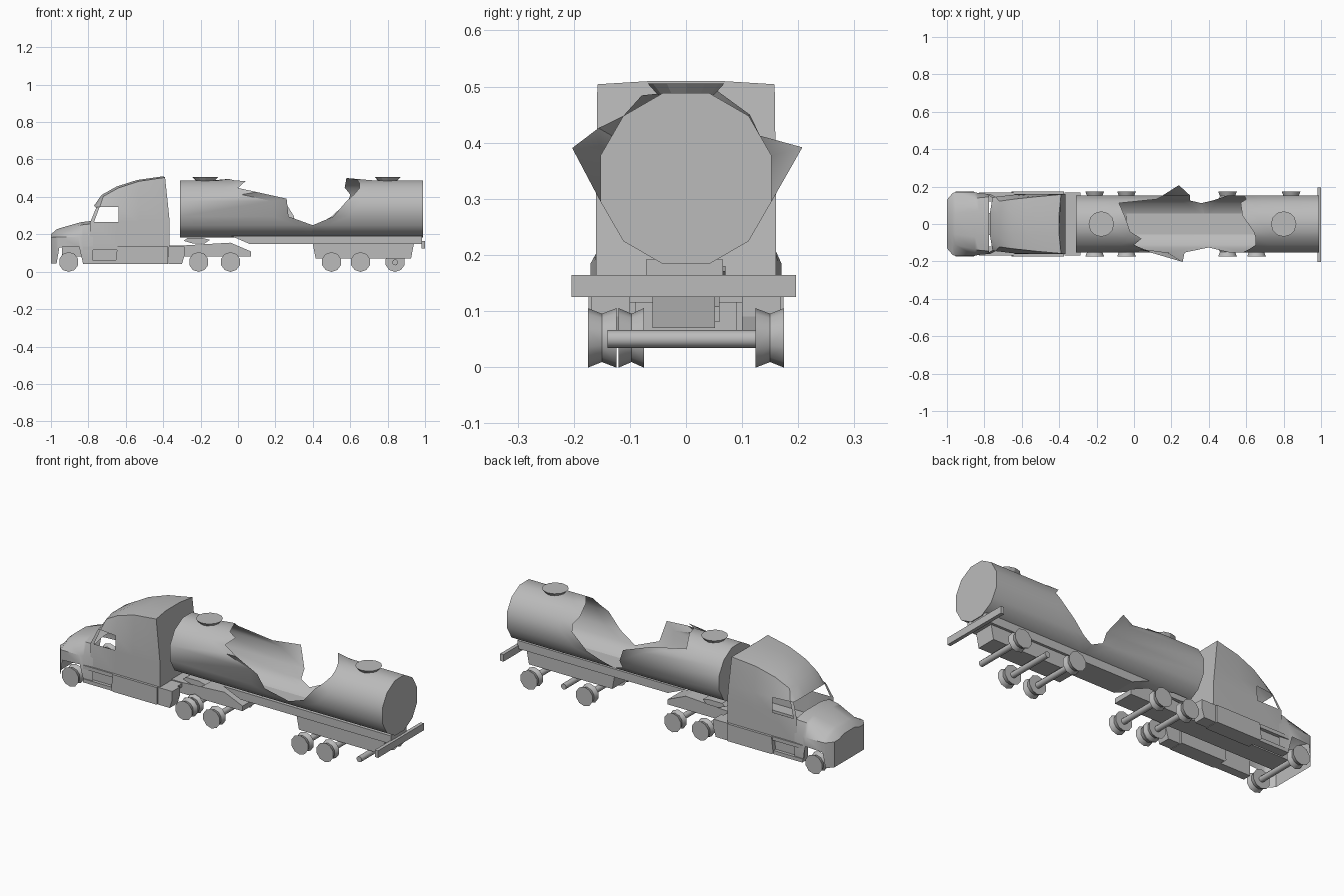
import bpy, bmesh
from math import sin, cos, radians, tau

cube = bpy.data.objects.get("Cube")
if cube:
    bpy.data.objects.remove(cube)

GREY = (0.5, 0.5, 0.5, 1)
paint = bpy.data.materials.new("plain_grey")
paint.use_nodes = True
paint.diffuse_color = GREY
paint.node_tree.nodes["Principled BSDF"].inputs["Base Color"].default_value = GREY


def loft(name, rings, wrap=True, caps=(True, True), skip=(), smooth=None):
    """Skin a list of equal point rings, with optional end caps."""
    bm = bmesh.new()
    rows = [[bm.verts.new(p) for p in ring] for ring in rings]
    n = len(rows[0])
    for i in range(len(rows) - 1):
        for j in range(n if wrap else n - 1):
            if (i, j) not in skip:
                k = (j + 1) % n
                bm.faces.new((rows[i][j], rows[i][k], rows[i + 1][k], rows[i + 1][j]))
    for row, wanted in zip((rows[0], rows[-1]), caps):
        if wanted:
            bm.faces.new(row)
    bmesh.ops.remove_doubles(bm, verts=bm.verts, dist=0.0005)
    bmesh.ops.recalc_face_normals(bm, faces=bm.faces)
    mesh = bpy.data.meshes.new(name)
    bm.to_mesh(mesh)
    bm.free()
    mesh.materials.append(paint)
    obj = bpy.data.objects.new(name, mesh)
    bpy.context.collection.objects.link(obj)
    if smooth:
        bpy.ops.object.select_all(action="DESELECT")
        obj.select_set(True)
        bpy.context.view_layer.objects.active = obj
        bpy.ops.object.shade_smooth_by_angle(angle=radians(smooth))
    return obj


def prism(name, outline, y0, y1):
    """Extrude a side outline of (x, z) points across the width."""
    return loft(name, [[(x, y, z) for x, z in outline] for y in (y0, y1)])


def box(name, x0, x1, y0, y1, z0, z1):
    return prism(name, [(x0, z0), (x1, z0), (x1, z1), (x0, z1)], y0, y1)


def lathe(name, profile, x, z, sides=10):
    """Turn (y, radius) pairs around an axle running across the width."""
    angles = [tau * (k + 0.5) / sides for k in range(sides)]
    return loft(name, [[(x + r * cos(a), y, z + r * sin(a)) for a in angles]
                       for y, r in profile], smooth=40)


def mirrored(half):
    return half + [(x, -y, z) for x, y, z in reversed(half)]


# Tank: twelve sided shell, torn open on top.
# Each row: angle from top, front edge x and flare, rear edge x and flare
TEAR = [
    (-165, .38, 1, .38, 1), (-135, .4, 1, .4, 1), (-125, .4, 1, .4, 1),
    (-105, .27, 1, .51, 1), (-75, .26, 1.33, .58, 1), (-60, .1, 1.18, .62, 1),
    (-45, 0, 1, .65, 1), (-28, .04, 1.1, .65, 1), (-15, -.02, 1, .64, 1),
    (15, -.05, 1.05, .58, 1.08), (45, -.08, 1, .57, 1.02), (60, .12, 1, .6, 1),
    (75, .24, 1.36, .59, 1), (105, .3, 1, .5, 1), (125, .3, 1, .42, 1),
    (135, .36, 1, .36, 1), (165, .38, 1, .38, 1)]
FRONT, REAR, AXIS_Z, APOTHEM = -.31, .99, .336, .1525


def tank_point(angle, x, flare=1):
    off_centre = (angle + 15) % 30 - 15
    r = flare * APOTHEM / cos(radians(off_centre))
    return (x, r * sin(radians(angle)), AXIS_Z + r * cos(radians(angle)))


loft("tank_front", [[tank_point(a, FRONT) for a, *_ in TEAR],
                    [tank_point(a, f - .08) for a, f, *_ in TEAR],
                    [tank_point(a, f, s) for a, f, s, *_ in TEAR]],
     caps=(True, False), smooth=40)
loft("tank_rear", [[tank_point(t[0], REAR) for t in TEAR],
                   [tank_point(t[0], t[3] + .08) for t in TEAR],
                   [tank_point(t[0], t[3], t[4]) for t in TEAR]],
     caps=(True, False), smooth=40)

# Filler hatches on the tank
for label, hx in (("front", -.175), ("rear", .8)):
    loft(label + "_hatch", [[(hx + r * cos(tau * k / 12), r * sin(tau * k / 12), z)
                             for k in range(12)] for r, z in ((.05, .485), (.068, .505))])

# Cab: belt x, window-top x, roof x, window-top y, roof edge y, roof z
cab = []
for xb, xw, xr, yw, ye, zr in [
        (-.79, -.757, -.76, .14, .12, .352), (-.77, -.74, -.72, .145, .122, .41),
        (-.64, -.64, -.64, .157, .133, .455), (-.53, -.53, -.53, .16, .145, .49),
        (-.365, -.373, -.39, .16, .158, .51)]:
    cab.append(mirrored([(xb, .16, .13), (xb, .16, .265), (xw, yw, .345),
                         (xr, ye, zr - .006 - .05 * (.158 - ye)), (xr - .01, .06, zr)]))
loft("cab_shell", cab, wrap=False, caps=(False, True),
     skip={(1, 1), (1, 7)}, smooth=35)

# Hood with fenders: x, fender y, bottom z, hood edge y, top z
hood = []
for x, y, zb, ye, zt in [
        (-1, .13, .045, .09, .2), (-.97, .165, .045, .11, .226),
        (-.955, .17, .13, .112, .232), (-.85, .17, .135, .135, .262),
        (-.83, .165, .05, .14, .266), (-.775, .16, .05, .145, .272)]:
    hood.append(mirrored([(x, y, zb), (x, y, .185), (x, ye, zt - .015), (x, ye * .5, zt)]))
loft("hood", hood, wrap=False, caps=(True, False), smooth=35)

# Side steps, tanks and rear deck of the tractor
for side, s in (("left", 1), ("right", -1)):
    box(side + "_step_back", -.83, -.64, s * .12, s * .15, .055, .135)
    box(side + "_step_upper", -.83, -.64, s * .12, s * .168, .115, .135)
    box(side + "_step_lower", -.83, -.64, s * .12, s * .168, .04, .06)
    prism(side + "_fuel_tank", [(-.655, .05), (-.645, .04), (-.375, .04), (-.375, .135),
                                (-.645, .135)], s * .09, s * .174)
    prism(side + "_rear_step", [(-.372, .04), (-.3, .04), (-.285, .09), (-.285, .135),
                                (-.372, .135)], s * .1, s * .168)
box("rear_deck", -.372, -.3, -.15, .15, .115, .135)

# Tractor frame and coupling plate
prism("tractor_frame", [(-.94, .08), (.07, .08), (.07, .108), (-.04, .155),
                        (-.3, .14), (-.94, .14)], -.06, .06)
prism("coupling_plate", [(-.29, .165), (-.24, .15), (-.18, .15), (-.15, .17),
                         (-.19, .18), (-.27, .18)], -.07, .07)

# Trailer rail, bogie box and rear bumper
prism("trailer_rail", [(-.04, .192), (.065, .147), (.985, .147), (.985, .192)], -.071, .066)
prism("bogie_box", [(.4, .147), (.415, .07), (.925, .07), (.94, .147)], -.06, .052)
box("rear_bumper", .98, 1, -.204, .196, .125, .164)

# Axles and spool shaped wheels; some wheels are missing
for label, x, sides in (("steer", -.905, (1, -1)), ("drive_front", -.21, (1, -1)),
                        ("drive_rear", -.04, (1, -1)), ("trailer_front", .5, (1, -1)),
                        ("trailer_middle", .655, (-1,)), ("trailer_rear", .84, (1,))):
    lathe(label + "_axle", [(-.14, .016), (.135, .016)], x, .05)
    for s in sides:
        lathe(label + ("_left_wheel" if s > 0 else "_right_wheel"),
              [(s * .124, .053), (s * .15, .043), (s * .175, .053)], x, .052)
lathe("inner_wheel", [(-.075, .053), (-.097, .043), (-.12, .053)], -.21, .052)
